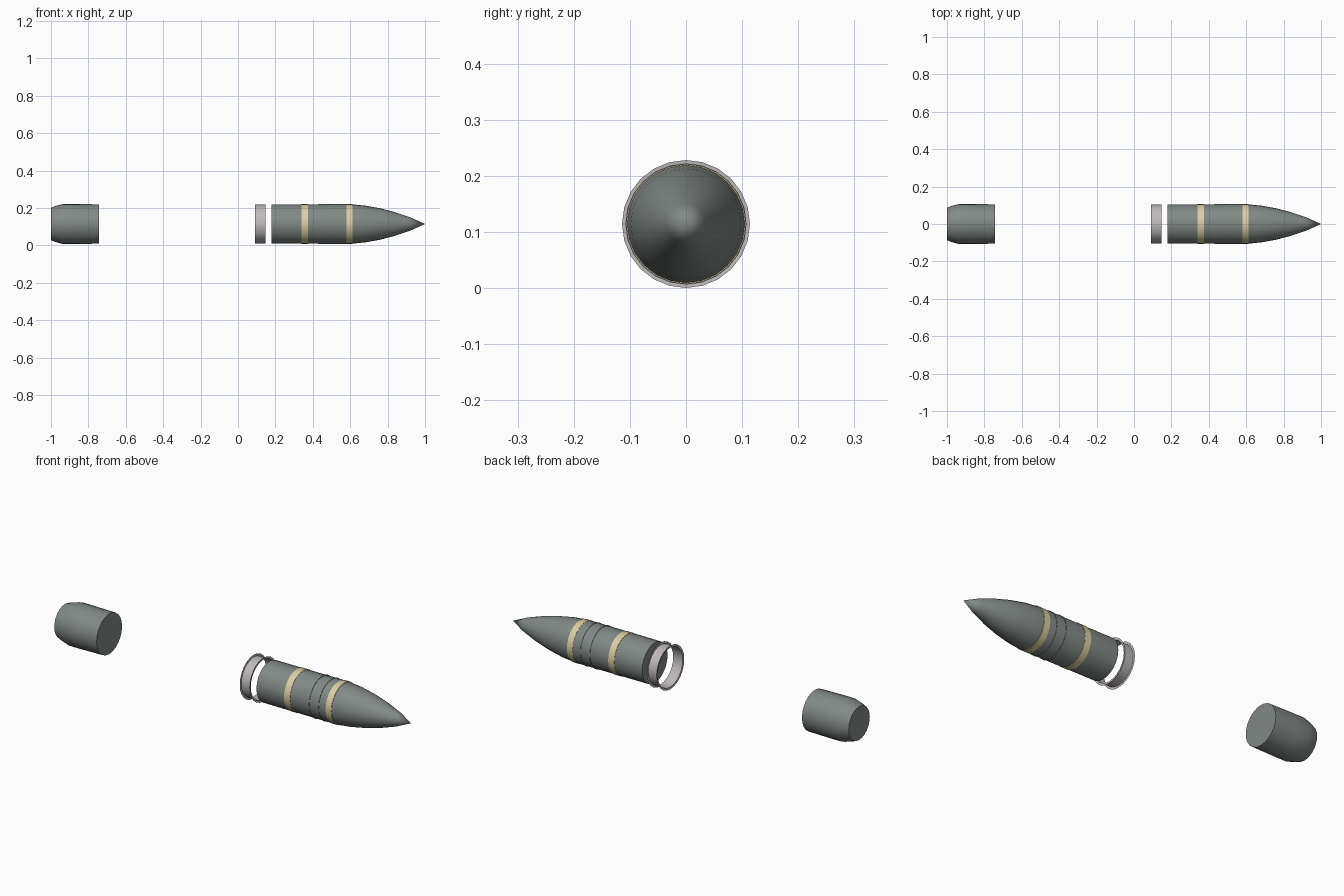
import bpy, bmesh, math

if "Cube" in bpy.data.objects:
    bpy.data.objects.remove(bpy.data.objects["Cube"])

AXIS_Z = 0.114
SIDES = 24


def material(name, rgb):
    m = bpy.data.materials.new(name)
    m.diffuse_color = (*rgb, 1)
    m.use_nodes = True
    m.node_tree.nodes["Principled BSDF"].inputs["Base Color"].default_value = m.diffuse_color
    return m


STEEL = material("grey_green", (0.22, 0.25, 0.24))
CREAM = material("cream", (0.70, 0.62, 0.36))
PALE = material("pale_grey", (0.52, 0.49, 0.50))


def lathe(name, profile, mat, angle=30):
    """Spin (x, radius) points round the long axis; zero radius closes to a point."""
    bm = bmesh.new()
    rings = []
    for x, r in profile:
        n = SIDES if r > 0 else 1
        rings.append([bm.verts.new((x, r * math.sin(2 * math.pi * i / SIDES),
                                    AXIS_Z + r * math.cos(2 * math.pi * i / SIDES)))
                      for i in range(n)])
    for a, b in zip(rings, rings[1:]):
        for i in range(SIDES):
            j = (i + 1) % SIDES
            quad = [a[i % len(a)], a[j % len(a)], b[j % len(b)], b[i % len(b)]]
            bm.faces.new(list(dict.fromkeys(quad)))
    bmesh.ops.recalc_face_normals(bm, faces=bm.faces)
    mesh = bpy.data.meshes.new(name)
    bm.to_mesh(mesh)
    bm.free()
    mesh.materials.append(mat)
    ob = bpy.data.objects.new(name, mesh)
    bpy.context.collection.objects.link(ob)
    bpy.ops.object.select_all(action='DESELECT')
    ob.select_set(True)
    bpy.context.view_layer.objects.active = ob
    bpy.ops.object.shade_smooth_by_angle(angle=math.radians(angle))
    return ob


# Pointed shell body
lathe("shell_body", [(0.18, 0), (0.18, 0.105), (0.60, 0.106), (0.68, 0.0985),
                     (0.76, 0.084), (0.84, 0.063), (0.92, 0.036), (1.0, 0)], STEEL)

# Painted bands
for i, (x0, x1) in enumerate([(0.34, 0.375), (0.58, 0.613)]):
    lathe(f"painted_band_{i + 1}", [(x0, 0.104), (x0, 0.107), (x1, 0.107), (x1, 0.104)], CREAM)

# Thin raised ridges between the bands
for i, x in enumerate((0.483, 0.538)):
    lathe(f"ridge_{i + 1}", [(x - 0.003, 0.104), (x - 0.003, 0.108),
                             (x + 0.003, 0.108), (x + 0.003, 0.104)], STEEL)

# Loose open ring with thin flanges at both ends
lathe("spacer_ring", [(0.09, 0.114), (0.091, 0.103), (0.146, 0.103), (0.147, 0.114)], PALE)

# Separate rear section with tapered end
lathe("rear_section", [(-1, 0), (-1, 0.087), (-0.97, 0.098), (-0.935, 0.107),
                       (-0.87, 0.107), (-0.743, 0.105), (-0.743, 0)], STEEL)
